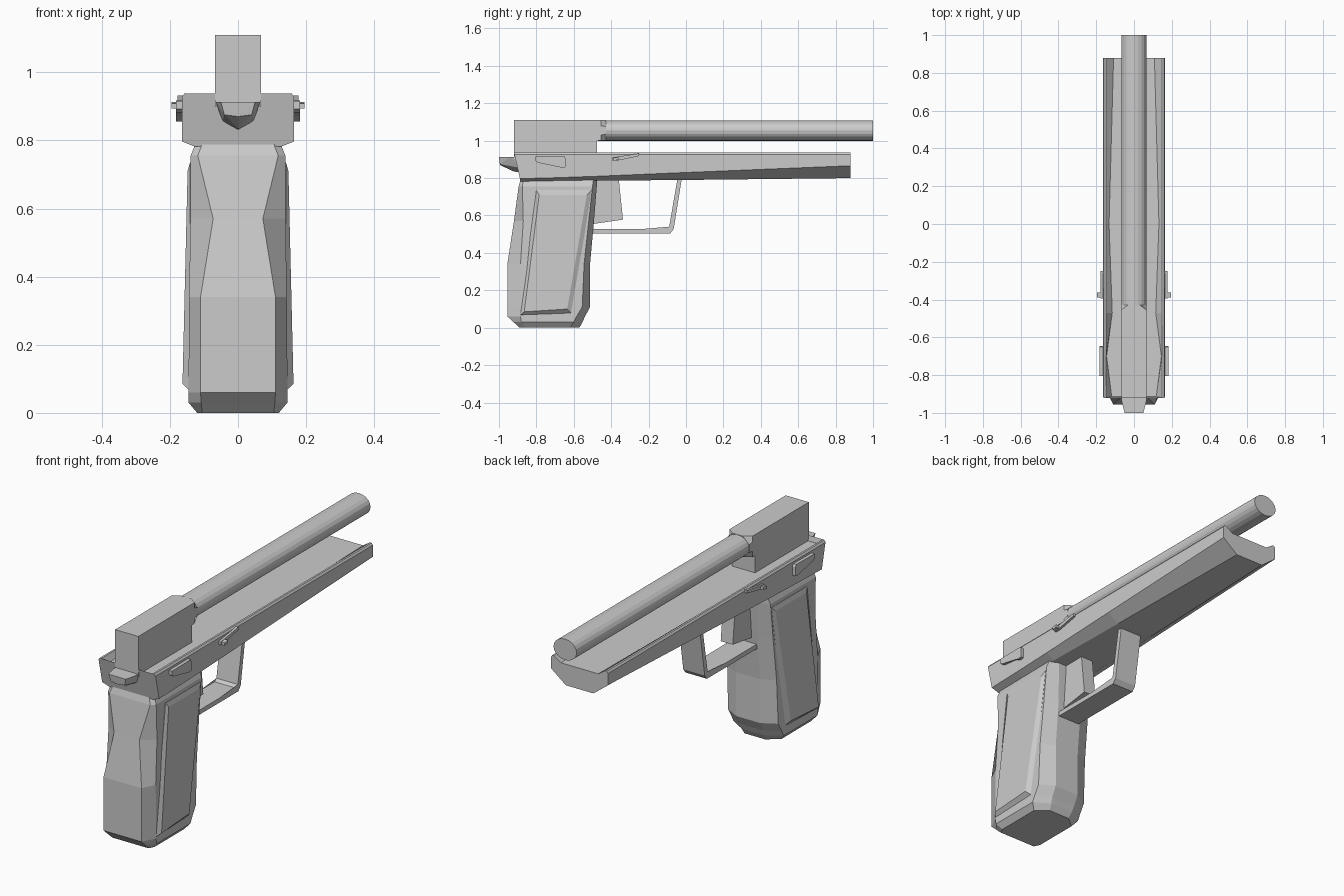
import bpy, bmesh, math


def finish(name, bm, mirror=False):
    bmesh.ops.remove_doubles(bm, verts=bm.verts, dist=1e-5)
    bmesh.ops.recalc_face_normals(bm, faces=bm.faces)
    me = bpy.data.meshes.new(name)
    bm.to_mesh(me)
    bm.free()
    ob = bpy.data.objects.new(name, me)
    bpy.context.collection.objects.link(ob)
    if mirror:
        mod = ob.modifiers.new("mirror", 'MIRROR')
        mod.use_mirror_merge = False
    return ob


def loft(name, rings, mirror=False):
    """Skin a list of equal-length closed rings and cap both ends."""
    bm = bmesh.new()
    vs = [[bm.verts.new(p) for p in r] for r in rings]
    n = len(rings[0])
    for a, b in zip(vs, vs[1:]):
        for i in range(n):
            j = (i + 1) % n
            bm.faces.new((a[i], a[j], b[j], b[i]))
    caps = [bm.faces.new(vs[0]), bm.faces.new(vs[-1])]
    bmesh.ops.triangulate(bm, faces=caps)
    return finish(name, bm, mirror)


def plate(name, poly, x0, x1, mirror=False):
    """Extrude a (y, z) outline along x."""
    return loft(name, [[(x, y, z) for y, z in poly] for x in (x0, x1)], mirror)


def both(half):
    """Complete a right-hand half outline with its mirrored left side."""
    return half + [(-x, y, z) for x, y, z in reversed(half)]


# barrel: slightly flattened tube
def oval(y, n=20):
    return [(0.067 * math.cos(2 * math.pi * i / n), y,
             1.054 + 0.055 * math.sin(2 * math.pi * i / n)) for i in range(n)]


loft("barrel", [oval(-0.47), oval(1.0)])

# breech block with a chamfered nose where the barrel enters
plate("breech_block", [(-0.92, 0.9), (-0.475, 0.9), (-0.475, 1.11), (-0.92, 1.11)],
      -0.067, 0.067)
loft("breech_nose", [both([(w, y, 1.0), (0.067, y, 1.0 + c), (0.067, y, 1.11 - c), (w, y, 1.11)])
                     if y > -0.43 else
                     both([(w, y, 1.0), (w, y, 1.03), (w, y, 1.08), (w, y, 1.11)])
                     for y, w, c in ((-0.48, 0.067, 0), (-0.455, 0.067, 0), (-0.428, 0.03, 0.035))])


# long channel-shaped frame: (y, floor half width, side bottom z, bottom half width, bottom z)
def frame_ring(y, inner, side_z, bw, bz):
    half = [(inner, .91), (.148, .937), (.158, .937), (.165, .927), (.165, side_z), (bw, bz)]
    slant = 0.23 if y < -0.9 else 0
    return both([(x, y + slant * (.937 - z), z) for x, z in half])


loft("frame", [frame_ring(*s) for s in (
    (-0.92, 0.118, 0.797, 0.128, 0.782), (-0.70, 0.145, 0.802, 0.122, 0.784),
    (-0.47, 0.115, 0.81, 0.116, 0.786), (0.0, 0.132, 0.83, 0.102, 0.79),
    (0.88, 0.108, 0.866, 0.08, 0.80))])

# faceted tang at the rear
bm = bmesh.new()
for x, y, z in ((.05, -1, .912), (.065, -.94, .912), (.065, -.88, .912), (.04, -.995, .875),
                (.045, -.89, .855), (0, -.995, .87), (0, -.92, .835), (0, -.88, .83)):
    for s in ((1, -1) if x else (1,)):
        bm.verts.new((s * x, y, z))
bmesh.ops.convex_hull(bm, input=bm.verts)
finish("rear_tang", bm)

# grip: (z, back y, back half width, side back y, side half width, side front y, front y, front half width)
grip = []
for z, yb, bw, sb, sw, sf, yf, fw in (
        (0.00, -0.890, 0.105, -0.860, 0.120, -0.620, -0.570, 0.06),
        (0.03, -0.922, 0.108, -0.880, 0.145, -0.600, -0.553, 0.065),
        (0.06, -0.955, 0.110, -0.885, 0.145, -0.585, -0.540, 0.07),
        (0.11, -0.955, 0.110, -0.885, 0.145, -0.555, -0.513, 0.07),
        (0.34, -0.955, 0.110, -0.885, 0.143, -0.545, -0.513, 0.07),
        (0.57, -0.920, 0.073, -0.870, 0.140, -0.520, -0.492, 0.07),
        (0.755, -0.895, 0.118, -0.875, 0.139, -0.500, -0.477, 0.08),
        (0.79, -0.885, 0.105, -0.870, 0.125, -0.495, -0.475, 0.08)):
    grip.append(both([(bw, yb, z), (sw, sb, z), (sw, sf, z), (fw, yf, z)]))
loft("grip", grip)

# raised grip panels with bevelled borders
outer = [(-.80, .735), (-.505, .735), (-.61, .075), (-.89, .065)]
inner = [(-.785, .71), (-.53, .71), (-.635, .10), (-.865, .085)]
loft("grip_panel", [[(.125, y, z) for y, z in outer], [(.141, y, z) for y, z in outer],
                    [(.165 - .024 * z, y, z) for y, z in inner]], mirror=True)

# trigger and guard
plate("trigger", [(-.49, .80), (-.36, .80), (-.337, .578), (-.495, .555)], -0.035, 0.035)
plate("trigger_guard", [(-.52, .527), (-.105, .527), (-.09, .54), (-.045, .80), (-.022, .80),
                        (-.066, .527), (-.085, .503), (-.52, .503)], -0.062, 0.062)

# side controls on both flanks
plate("rear_catch", [(-.805, .915), (-.65, .917), (-.645, .905), (-.645, .858), (-.665, .856),
                     (-.70, .872), (-.79, .882), (-.805, .892)], 0.155, 0.182, mirror=True)
plate("side_lever", [(-.395, .91), (-.25, .932), (-.25, .918), (-.36, .895), (-.395, .893)],
      0.155, 0.177, mirror=True)
plate("lever_knob", [(-.39, .908), (-.362, .912), (-.362, .897), (-.39, .893)],
      0.165, 0.195, mirror=True)
